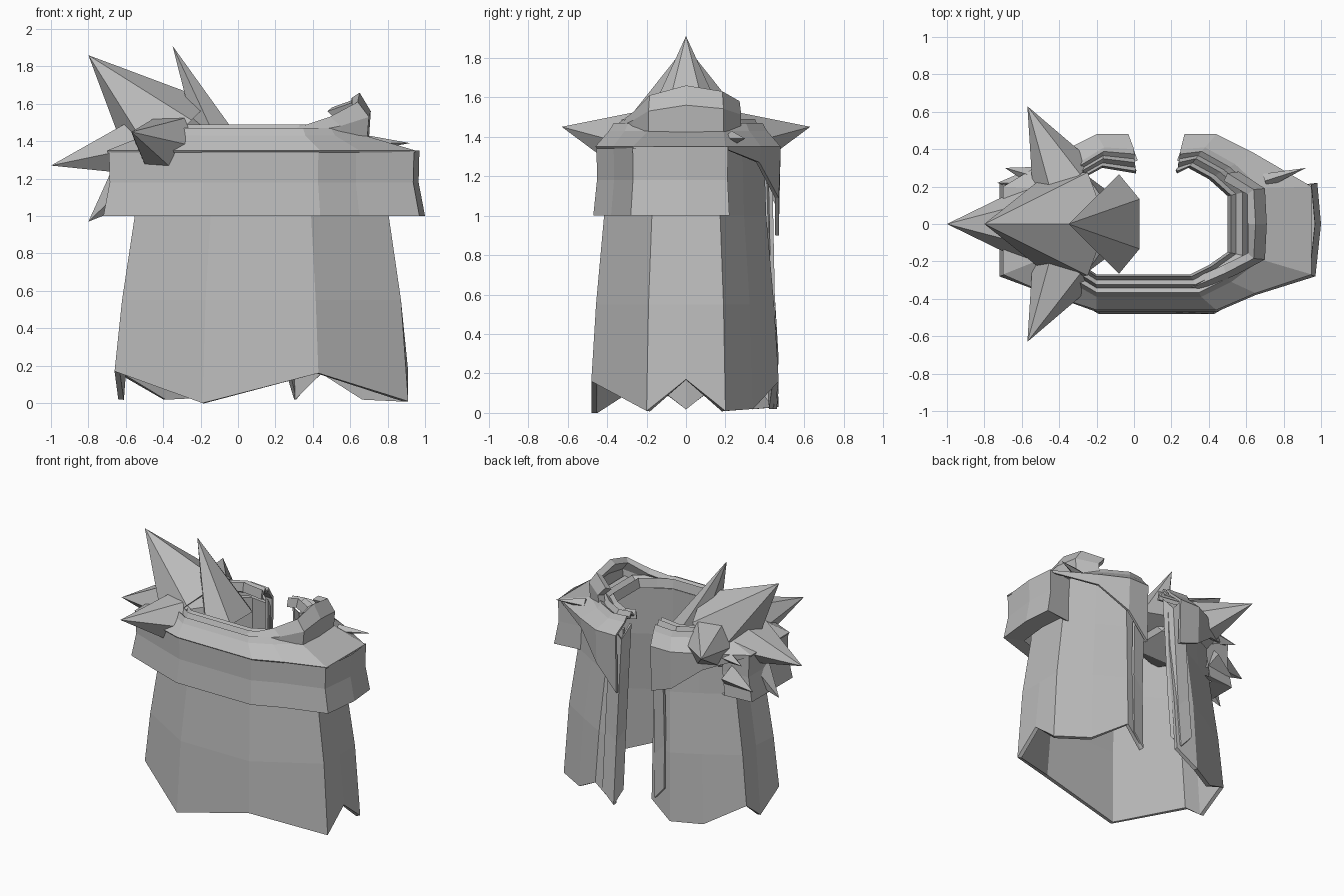
import bpy, bmesh, math
from mathutils import Vector

if "Cube" in bpy.data.objects:
    bpy.data.objects.remove(bpy.data.objects["Cube"])

cloth = bpy.data.materials.new("plain grey")
cloth.diffuse_color = (0.5, 0.5, 0.5, 1)
cloth.use_nodes = True
cloth.node_tree.nodes["Principled BSDF"].inputs["Base Color"].default_value = cloth.diffuse_color


def finish(name, bm, thick=0, offset=-1):
    bmesh.ops.recalc_face_normals(bm, faces=bm.faces)
    me = bpy.data.meshes.new(name)
    bm.to_mesh(me)
    bm.free()
    me.materials.append(cloth)
    ob = bpy.data.objects.new(name, me)
    bpy.context.collection.objects.link(ob)
    if thick:
        mod = ob.modifiers.new("thickness", 'SOLIDIFY')
        mod.thickness = thick
        mod.offset = offset
    return ob


def loft(name, rings, thick=0, offset=-1):
    """Open sheet through rings of equal length."""
    bm = bmesh.new()
    rows = [[bm.verts.new(p) for p in r] for r in rings]
    for a, b in zip(rows, rows[1:]):
        for i in range(len(a) - 1):
            bm.faces.new((a[i], a[i + 1], b[i + 1], b[i]))
    return finish(name, bm, thick, offset)


def scaled(plan, f, z):
    return [(0.14 + (p[0] - 0.14) * f, p[1] * f, z) for p in plan]


def lerp(a, b, t, z):
    return [(p[0] + (q[0] - p[0]) * t, p[1] + (q[1] - p[1]) * t, z) for p, q in zip(a, b)]


def spike(name, base, tip, r, sides=6, turn=0.0, wide=1.0):
    """Pyramid from base to tip; wide stretches the base along y."""
    base, tip = Vector(base), Vector(tip)
    q = (tip - base).to_track_quat('Z', 'Y')
    bm = bmesh.new()
    ring = []
    for k in range(sides):
        a = turn + k * math.tau / sides
        p = q @ Vector((r * math.cos(a), r * math.sin(a), 0))
        ring.append(bm.verts.new(base + Vector((p.x, p.y * wide, p.z))))
    top = bm.verts.new(tip)
    for k in range(sides):
        bm.faces.new((ring[k], ring[(k + 1) % sides], top))
    bm.faces.new(ring)
    return finish(name, bm)


# Cloak skirt with a jagged hem, open at the back
hem = [(.30, .45, .02), (.45, .47, .16), (.68, .34, .02), (.91, .2, .01), (.91, 0, .17),
       (.91, -.2, .01), (.43, -.48, .16), (-.19, -.48, 0), (-.66, -.2, .17), (-.64, 0, .02),
       (-.66, .2, .17), (-.4, .36, .02), (-.19, .47, .03), (-.02, .45, .15)]
loft("cloak_skirt", [hem, scaled(hem, .95, .55), scaled(hem, .865, 1.0),
                     scaled(hem, .84, 1.36)], .03)

# Shoulder band around front and sides
band = [(.72, .19), (.98, .22), (1.0, 0), (.97, -.28), (.65, -.38), (.44, -.47),
        (-.2, -.47), (-.45, -.38), (-.72, -.28), (-.72, 0), (-.72, .22), (-.5, .24)]
loft("shoulder_band", [scaled(band, .82, 1.01), scaled(band, 1, 1.0),
                       scaled(band, .96, 1.18), scaled(band, .965, 1.35)])

# Collar: sloping yoke, stepped neck rim and low back flaps
outer = [(.27, .48), (.44, .48), (.64, .38), (.95, .2), (.95, -.27), (.65, -.37), (.44, -.46),
         (-.2, -.46), (-.45, -.38), (-.7, -.27), (-.7, .2), (-.40, .38), (-.2, .48), (-.03, .48)]
mid = [(.25, .40), (.38, .41), (.54, .32), (.68, .19), (.68, -.19), (.52, -.31), (.36, -.39),
       (-.2, -.39), (-.34, -.31), (-.5, -.19), (-.5, .19), (-.34, .3), (-.16, .41), (0, .4)]
neck = [(.23, .27), (.29, .3), (.4, .24), (.5, .15), (.5, -.15), (.4, -.22), (.3, -.27),
        (-.2, -.27), (-.3, -.2), (-.4, -.15), (-.4, .15), (-.28, .24), (-.17, .3), (.01, .27)]
drop = {0: .90, 1: 1.09, 2: 1.27, 11: 1.22, 12: 1.06, 13: 1.0}
flap = [(p[0], p[1] * .98, drop.get(i, 1.34)) for i, p in enumerate(outer)]
back_outer = [(p[0], p[1], 1.35) for p in outer]
loft("collar", [flap, back_outer, lerp(mid, neck, 0, 1.43), lerp(mid, neck, .2, 1.47),
                lerp(mid, neck, .4, 1.45), lerp(mid, neck, .55, 1.49),
                lerp(mid, neck, .75, 1.46), lerp(mid, neck, .9, 1.49),
                lerp(mid, neck, 1, 1.42)], .02)

# Raised neck guard on the right shoulder
guard = [(.36, -.35, 1.47), (.54, -.27, 1.53), (.69, -.19, 1.61), (.70, 0, 1.66),
         (.69, .19, 1.63), (.55, .28, 1.58)]
loft("neck_guard", [[(x, y, 1.41) for x, y, z in guard],
                    [(x + .01, y, 1.41 + (z - 1.41) * .6) for x, y, z in guard],
                    [(x - .05, y * .97, z) for x, y, z in guard]], .05)

# Hanging edge strips on both sides of the back opening
for name, x, s, low in (("right_edge_strip", .25, 1, .02), ("left_edge_strip", 0, -1, .17)):
    rows = []
    for z, dx, y in ((low, .05, .46), (.5, .04, .44), (1.0, .02, .43), (1.3, .01, .42)):
        rows.append([(x + s * (dx - .03), y - .08, z + .1), (x + s * dx, y, z),
                     (x + s * (dx + .09), y + .01, z + .1)])
    loft(name, rows, .02)

# Spiked pad on the left shoulder
bm = bmesh.new()
bmesh.ops.create_icosphere(bm, subdivisions=1, radius=1)
for v in bm.verts:
    v.co = Vector((-.34 + v.co.x * .30, v.co.y * .31, 1.37 + v.co.z * .23))
finish("spiked_pad_core", bm)
spike("upper_spike", (-.35, 0, 1.41), (-.8, 0, 1.86), .29, 6, math.pi / 6, 1.1)
spike("inner_spike", (-.08, 0, 1.33), (-.35, 0, 1.91), .14, 6, 0, 1.9)
spike("outer_spike", (-.52, 0, 1.37), (-1.0, 0, 1.27), .18, 6, 0, 1.3)
spike("lower_spike", (-.56, 0, 1.2), (-.8, 0, .97), .14, 5)
for side, word in ((-1, "front"), (1, "back")):
    spike(word + "_spike", (-.38, side * .25, 1.37), (-.57, side * .63, 1.45), .18)

# Small thorns behind the shoulders
spike("right_thorn", (.70, .23, 1.39), (.92, .30, 1.39), .04, 4)
spike("left_thorn", (-.48, .24, 1.33), (-.69, .30, 1.30), .07, 4)
spike("left_low_thorn", (-.52, .22, 1.16), (-.73, .22, 1.08), .09, 4)
